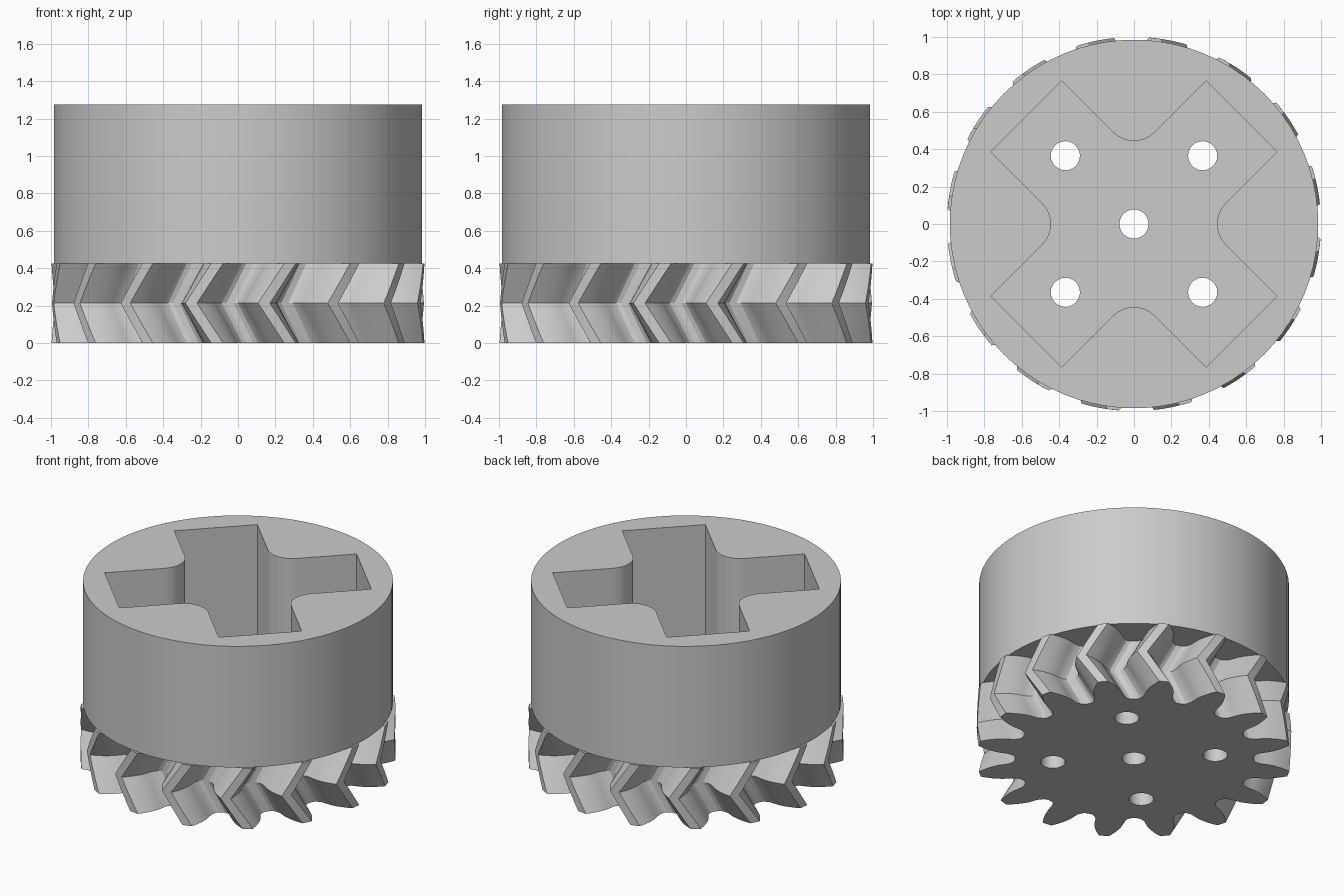
import bpy, bmesh
from math import sin, cos, pi, radians, sqrt, acos, tan

if "Cube" in bpy.data.objects:
    bpy.data.objects.remove(bpy.data.objects["Cube"], do_unlink=True)

TEETH, GEAR_TOP, FLOOR, TOP = 16, 0.425, 0.47, 1.275
BODY_R, TIP_R, BASE_R = 0.985, 1.0, 0.835

grey = bpy.data.materials.new("light grey")
grey.use_nodes = True
grey.diffuse_color = (0.6, 0.6, 0.6, 1)
grey.node_tree.nodes["Principled BSDF"].inputs["Base Color"].default_value = (0.6, 0.6, 0.6, 1)


def loft(name, layers):
    """Solid through stacked outlines: layers of (z, list of (x, y))."""
    bm = bmesh.new()
    rings = [[bm.verts.new((x, y, z)) for x, y in pts] for z, pts in layers]
    n = len(rings[0])
    for a, b in zip(rings, rings[1:]):
        for i in range(n):
            j = (i + 1) % n
            bm.faces.new((a[i], a[j], b[j], b[i]))
    bm.faces.new(rings[0][::-1])
    bm.faces.new(rings[-1])
    mesh = bpy.data.meshes.new(name)
    bm.to_mesh(mesh)
    bm.free()
    mesh.materials.append(grey)
    ob = bpy.data.objects.new(name, mesh)
    bpy.context.collection.objects.link(ob)
    return ob


def circle(r, n, cx=0, cy=0):
    return [(cx + r * cos(2 * pi * i / n), cy + r * sin(2 * pi * i / n)) for i in range(n)]


def select(ob):
    bpy.ops.object.select_all(action='DESELECT')
    ob.select_set(True)
    bpy.context.view_layer.objects.active = ob


def cut(ob, cutters):
    select(ob)
    for c in cutters:
        mod = ob.modifiers.new("cut", 'BOOLEAN')
        mod.operation, mod.solver, mod.object = 'DIFFERENCE', 'EXACT', c
        bpy.ops.object.modifier_apply(modifier=mod.name)


# Gear outline: involute flanks with rounded roots
def involute_half_angle(r):
    a = acos(BASE_R / r)
    return radians(6.2) - (tan(a) - a)


flank = [(0.757, radians(9.8)), (0.77, radians(8.1)), (0.8, radians(6.7))]
for k in range(6):
    r = BASE_R + (TIP_R - BASE_R) * k / 5
    flank.append((r, involute_half_angle(r)))
tooth = [(r, -a) for r, a in flank] + [(r, a) for r, a in reversed(flank)]


def gear_outline(turn):
    return [(r * cos(a + t), r * sin(a + t))
            for t in (2 * pi * i / TEETH + turn for i in range(TEETH))
            for r, a in tooth]


# Herringbone: the teeth twist one way to mid height, then back
START, TWIST, STEPS = radians(83.6), radians(8.1), 8
layers = []
for k in range(STEPS + 1):
    f = k / STEPS
    layers.append((GEAR_TOP * f, gear_outline(START - TWIST * (1 - abs(2 * f - 1)))))
gear = loft("herringbone_gear", layers)

# Round socket body
body = loft("socket_body", [(GEAR_TOP, circle(BODY_R, 80)), (TOP, circle(BODY_R, 80))])

# Cross-shaped pocket with rounded inner corners
HALF, REACH, FILLET = 0.268, 0.813, 0.157
cross = []
for q in range(4):
    t = pi / 4 + q * pi / 2
    arm = [(REACH, -HALF), (REACH, HALF)]
    c = HALF + FILLET
    for k in range(9):
        a = -pi / 2 - k * pi / 16
        arm.append((c + FILLET * cos(a), c + FILLET * sin(a)))
    cross += [(x * cos(t) - y * sin(t), x * sin(t) + y * cos(t)) for x, y in arm]
pocket = loft("pocket_cutter", [(FLOOR, cross), (TOP + 0.1, cross)])

# Centre bore and four screw holes
spots = [(0, 0)] + [(sx * 0.367, sy * 0.365) for sx in (-1, 1) for sy in (-1, 1)]
bores = [loft("bore_cutter", [(z, circle(0.078, 24, x, y)) for z in (-0.1, TOP + 0.2)])
         for x, y in spots]

cut(body, [pocket] + bores)
cut(gear, bores)
for c in [pocket] + bores:
    bpy.data.objects.remove(c, do_unlink=True)

for ob in (gear, body):
    select(ob)
    bpy.ops.object.shade_smooth_by_angle(angle=radians(25))
